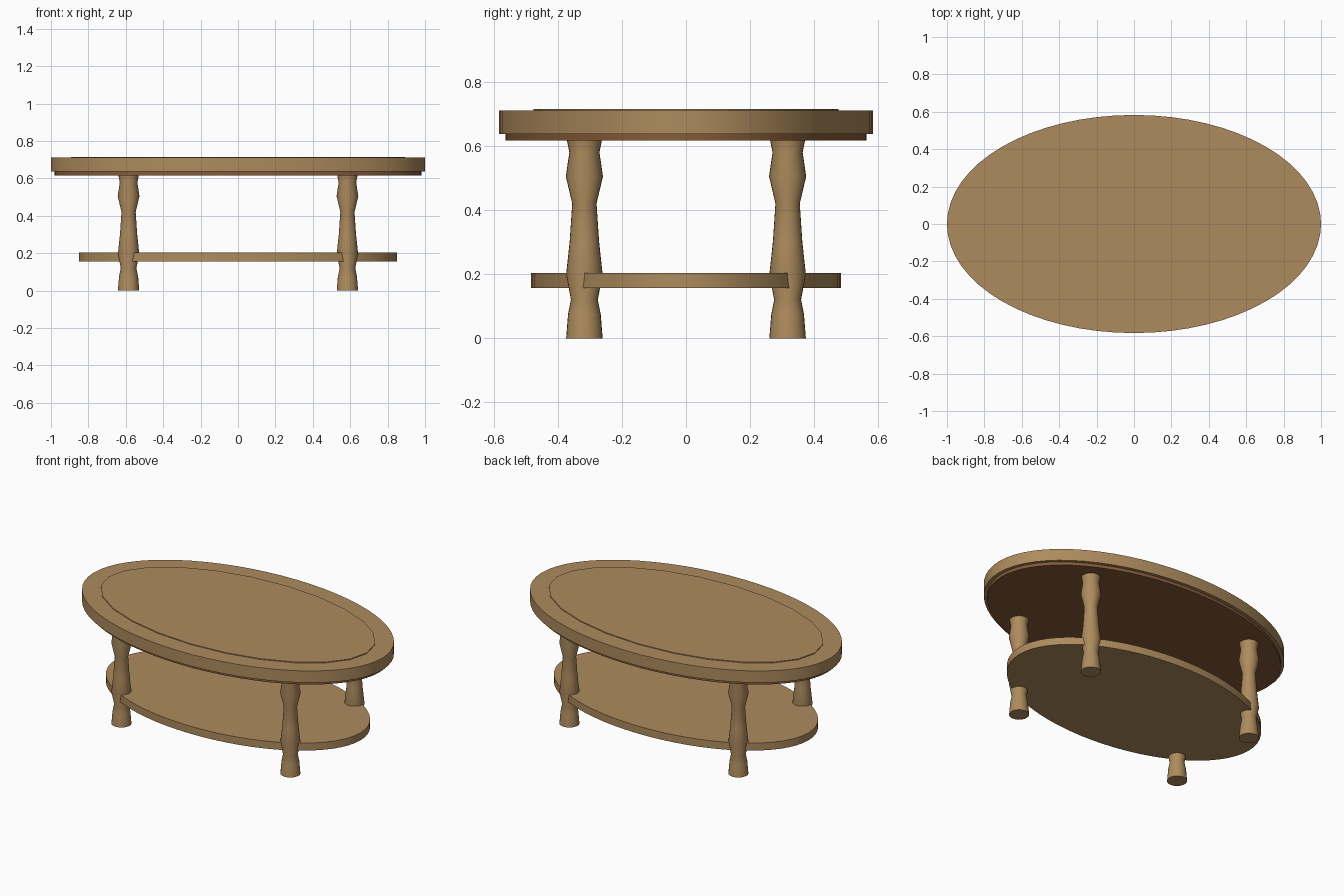
import bpy, math

cube = bpy.data.objects.get("Cube")
if cube:
    bpy.data.objects.remove(cube, do_unlink=True)


def material(name, rgb):
    m = bpy.data.materials.new(name)
    m.use_nodes = True
    m.diffuse_color = (*rgb, 1)
    m.node_tree.nodes["Principled BSDF"].inputs["Base Color"].default_value = (*rgb, 1)
    return m


wood = material("light oak", (0.42, 0.26, 0.11))
dark_wood = material("dark oak", (0.24, 0.105, 0.038))


def finish(ob, name, mat):
    ob.name = name
    ob.data.materials.append(mat)
    bpy.ops.object.shade_smooth_by_angle(angle=math.radians(35))


def oval(name, rx, ry, z0, z1, mat, sides=64):
    """Flat elliptical slab between two heights."""
    bpy.ops.mesh.primitive_cylinder_add(vertices=sides, radius=1, depth=1,
                                        location=(0, 0, (z0 + z1) / 2))
    ob = bpy.context.object
    ob.scale = (rx, ry, z1 - z0)
    bpy.ops.object.transform_apply(location=False, rotation=False, scale=True)
    finish(ob, name, mat)


def turned_leg(name, x, y, profile, mat, sides=24):
    """Lathe a (radius, height) profile into a closed leg."""
    ring = [(math.cos(2 * math.pi * i / sides), math.sin(2 * math.pi * i / sides))
            for i in range(sides)]
    verts = [(r * c, r * s, z) for r, z in profile for c, s in ring]
    faces = [(k * sides + i, k * sides + (i + 1) % sides,
              (k + 1) * sides + (i + 1) % sides, (k + 1) * sides + i)
             for k in range(len(profile) - 1) for i in range(sides)]
    last = (len(profile) - 1) * sides
    faces += [tuple(reversed(range(sides))), tuple(range(last, last + sides))]
    mesh = bpy.data.meshes.new(name)
    mesh.from_pydata(verts, [], faces)
    ob = bpy.data.objects.new(name, mesh)
    ob.location = (x, y, 0)
    bpy.context.collection.objects.link(ob)
    bpy.ops.object.select_all(action="DESELECT")
    ob.select_set(True)
    bpy.context.view_layer.objects.active = ob
    finish(ob, name, mat)


# Table top: slab, raised centre panel and dark apron beneath
oval("table_top", 1.0, 0.583, 0.637, 0.711, wood)
oval("centre_panel", 0.893, 0.475, 0.700, 0.716, wood, sides=24)
oval("apron", 0.98, 0.563, 0.617, 0.637, dark_wood)

# Lower shelf
oval("lower_shelf", 0.85, 0.483, 0.157, 0.204, wood)

# Four turned legs
leg_profile = [(0.057, 0), (0.051, 0.075), (0.042, 0.12), (0.057, 0.2), (0.046, 0.30),
               (0.038, 0.42), (0.058, 0.505), (0.047, 0.58), (0.055, 0.62)]
for side, x in (("left", 0.585), ("right", -0.585)):
    for end, y in (("front", -0.317), ("back", 0.317)):
        turned_leg(f"{end}_{side}_leg", x, y, leg_profile, wood)
